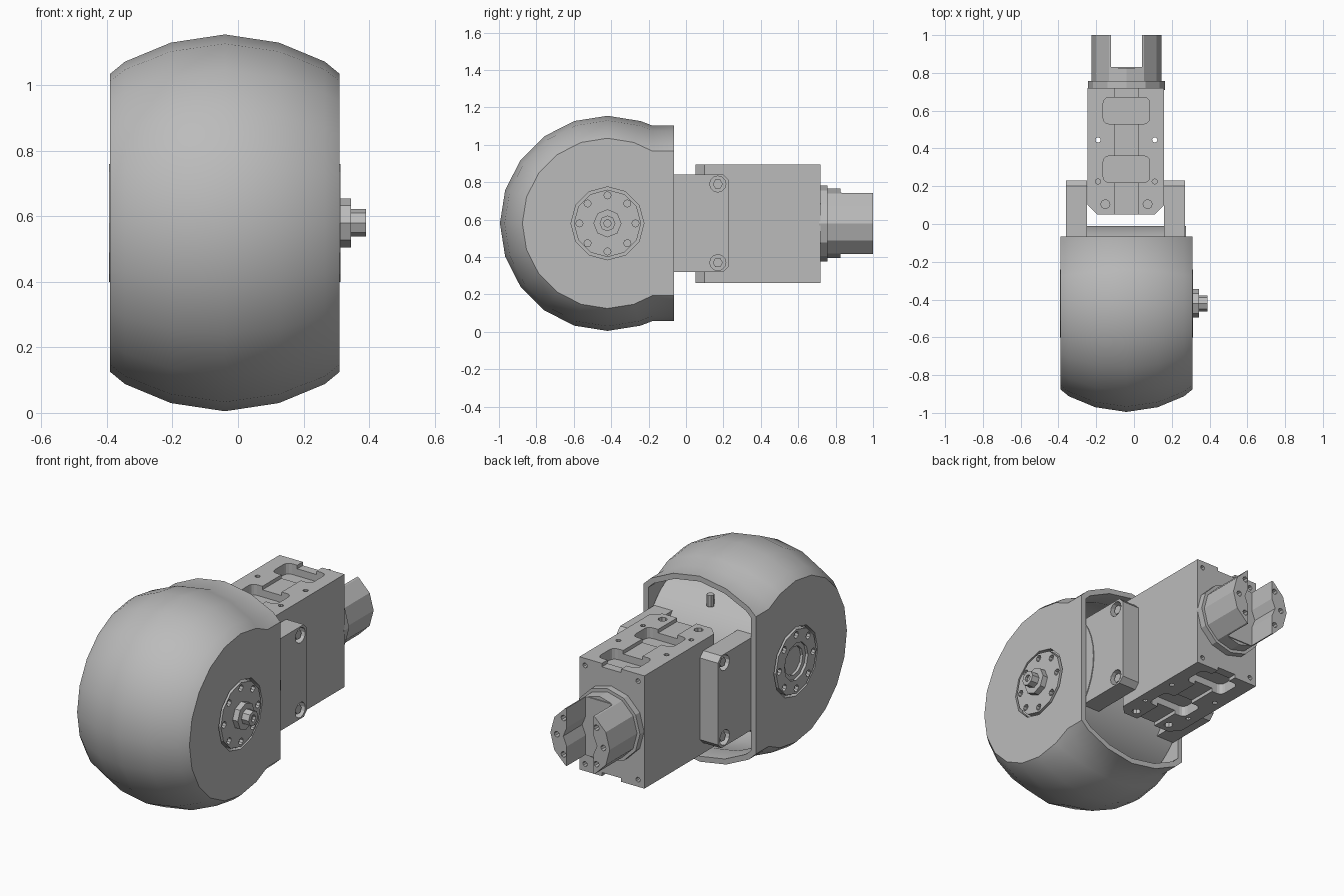
import bpy, bmesh, math
from mathutils import Vector, Matrix

if "Cube" in bpy.data.objects:
    bpy.data.objects.remove(bpy.data.objects["Cube"])

grey = bpy.data.materials.new("light grey")
grey.use_nodes = True
grey.diffuse_color = (0.5, 0.5, 0.5, 1)
grey.node_tree.nodes["Principled BSDF"].inputs["Base Color"].default_value = grey.diffuse_color

CX, HY, HZ = -0.04, -0.42, 0.58     # middle of the body, hub axis
TURN = {"x": Matrix.Rotation(math.pi / 2, 4, "Y"),
        "y": Matrix.Rotation(-math.pi / 2, 4, "X"),
        "z": Matrix.Identity(4)}


def finish(name, bm):
    mesh = bpy.data.meshes.new(name)
    bm.to_mesh(mesh)
    bm.free()
    ob = bpy.data.objects.new(name, mesh)
    bpy.context.scene.collection.objects.link(ob)
    mesh.materials.append(grey)
    return ob


def cyl(name, axis, a, b, u, v, r, sides=12):
    """Cylinder along axis from a to b; u, v are the other two coordinates in order."""
    bm = bmesh.new()
    bmesh.ops.create_cone(bm, cap_ends=True, segments=sides, radius1=r, radius2=r, depth=b - a)
    m = (a + b) / 2
    loc = {"x": (m, u, v), "y": (u, m, v), "z": (u, v, m)}[axis]
    bm.transform(Matrix.Translation(loc) @ TURN[axis])
    return finish(name, bm)


def prism(name, axis, a, b, points):
    """Extrude a flat outline along axis from a to b."""
    place = {"x": lambda p: (a, *p), "z": lambda p: (*p, a)}[axis]
    bm = bmesh.new()
    face = bm.faces.new([bm.verts.new(place(p)) for p in points])
    ext = bmesh.ops.extrude_face_region(bm, geom=[face])
    step = Vector((b - a, 0, 0) if axis == "x" else (0, 0, b - a))
    bmesh.ops.translate(bm, vec=step, verts=[e for e in ext["geom"] if isinstance(e, bmesh.types.BMVert)])
    bmesh.ops.recalc_face_normals(bm, faces=bm.faces)
    return finish(name, bm)


def block(name, x0, x1, y0, y1, z0, z1, round_z=0):
    bm = bmesh.new()
    bmesh.ops.create_cube(bm, size=1)
    bm.transform(Matrix.Translation(((x0 + x1) / 2, (y0 + y1) / 2, (z0 + z1) / 2))
                 @ Matrix.Diagonal((x1 - x0, y1 - y0, z1 - z0, 1)))
    if round_z:
        edges = [e for e in bm.edges if abs(e.verts[0].co.z - e.verts[1].co.z) > 1e-4]
        bmesh.ops.bevel(bm, geom=edges, offset=round_z, segments=3, affect="EDGES", profile=0.5)
    return finish(name, bm)


def apply_mods(ob):
    dg = bpy.context.evaluated_depsgraph_get()
    mesh = bpy.data.meshes.new_from_object(ob.evaluated_get(dg))
    ob.modifiers.clear()
    ob.data = mesh


def cut(ob, cutters):
    for c in cutters:
        mod = ob.modifiers.new("cut", "BOOLEAN")
        mod.operation, mod.solver, mod.object = "DIFFERENCE", "EXACT", c
    apply_mods(ob)
    for c in cutters:
        bpy.data.objects.remove(c)


def smooth(ob, angle=35):
    bpy.ops.object.select_all(action="DESELECT")
    ob.select_set(True)
    bpy.context.view_layer.objects.active = ob
    bpy.ops.object.shade_smooth_by_angle(angle=math.radians(angle))


# Rounded wheel cover: barrel profile swept about the hub, straight at the open back
def cover_row(x, r):
    h = math.sqrt(r * r - 0.24 ** 2)
    arc = [(HY + r * math.cos(t), HZ + r * math.sin(t))
           for t in (math.radians(a) for a in range(72, 289, 18))]
    path = [(-0.065, HZ + h), (-0.18, HZ + h), *arc, (-0.18, HZ - h), (-0.065, HZ - h)]
    return [(x, y, z) for y, z in path]


half = [(0.35, 0.455), (0.305, 0.492), (0.165, 0.55)]
rows = [(-d, r) for d, r in half] + [(0, 0.575)] + [(d, r) for d, r in reversed(half)]
bm = bmesh.new()
grid = [[bm.verts.new(p) for p in cover_row(CX + d, r)] for d, r in rows]
for a, b in zip(grid, grid[1:]):
    for i in range(len(a) - 1):
        bm.faces.new((a[i], a[i + 1], b[i + 1], b[i]))
bm.faces.new(grid[0])
wall = bm.faces.new(grid[-1])
bmesh.ops.recalc_face_normals(bm, faces=bm.faces)
bm.normal_update()
if wall.normal.x < 0:
    bmesh.ops.reverse_faces(bm, faces=bm.faces)
cover = finish("wheel_cover", bm)
solid = cover.modifiers.new("thickness", "SOLIDIFY")
solid.thickness, solid.offset, solid.use_even_offset = 0.03, -1, True
apply_mods(cover)
cut(cover, [cyl("cutter", "x", x - 0.06, x + 0.06, HY, HZ, 0.195) for x in (-0.39, 0.31)])
smooth(cover)

# Motor drum inside the cover
drum = cyl("motor_drum", "x", -0.355, 0.275, HY, HZ, 0.41, 40)
smooth(drum)
cyl("drum_screw", "z", 0.9, 0.965, CX, -0.16, 0.02, 8)

# Hub discs with a ring of eight bolt holes
for side, x, s in (("left", 0.313, 1), ("right", -0.393, -1)):
    ends = sorted((x, x - s * 0.05))
    disc = cyl(side + "_hub_disc", "x", *ends, HY, HZ, 0.18)
    holes = [cyl("cutter", "x", x - 0.02, x + 0.02, HY + 0.15 * math.cos(k * math.pi / 4),
                 HZ + 0.15 * math.sin(k * math.pi / 4), 0.019, 8) for k in range(8)]
    if side == "right":
        holes += [cyl("cutter", "x", x - 0.015, x + 0.015, HY, HZ, 0.105),
                  cyl("cutter", "x", x - 0.03, x + 0.03, HY, HZ, 0.08)]
    cut(disc, holes)

# Axle nut and stub on the left
cyl("axle_nut", "x", 0.3, 0.345, HY, HZ, 0.075, 8)
stub = cyl("axle_stub", "x", 0.34, 0.39, HY, HZ, 0.042, 8)
cut(stub, [cyl("cutter", "x", 0.375, 0.4, HY, HZ, 0.02, 8)])

# Side brackets with counterbored screws
outline = [(-0.15, 0.32), (0.2, 0.32), (0.23, 0.35), (0.23, 0.81), (0.2, 0.84), (-0.15, 0.84)]
for side, x, s in (("left", 0.27, 1), ("right", -0.36, -1)):
    ends = sorted((x, x - s * 0.112))
    bracket = prism(side + "_bracket", "x", *ends, outline)
    cut(bracket, [cyl("cutter", "x", x - 0.04, x + 0.04, 0.17, z, 0.043) for z in (0.37, 0.79)])
    for n, z in (("lower", 0.37), ("upper", 0.79)):
        screw = sorted((x - s * 0.045, x - s * 0.012))
        cyl(side + "_" + n + "_screw", "x", *screw, 0.17, z, 0.027, 6)

# Arm housing with chamfered front corners, channels, windows and screw holes
x0, x1, z0, z1 = -0.245, 0.16, 0.26, 0.895
housing = prism("arm_housing", "z", z0, z1, [(x0, 0.1), (x0 + 0.05, 0.05), (x1 - 0.05, 0.05),
                                             (x1, 0.1), (x1, 0.72), (x0, 0.72)])
cutters = []
for z in (z0, z1):
    cutters.append(block("cutter", CX - 0.06, CX + 0.06, 0, 0.8, z - 0.02, z + 0.02))
    for y in (0.29, 0.6):
        cutters.append(block("cutter", CX - 0.123, CX + 0.123, y - 0.07, y + 0.07, z - 0.06, z + 0.06, 0.03))
    for s in (-1, 1):
        cutters.append(cyl("cutter", "z", z - 0.03, z + 0.03, CX + s * 0.112, 0.105, 0.024, 8))
        cutters.append(cyl("cutter", "z", z - 0.03, z + 0.03, CX + s * 0.15, 0.225, 0.014, 8))
        cutters.append(cyl("cutter", "y", 0.69, 0.75, CX + s * 0.165, z + (0.04 if z == z0 else -0.04), 0.014, 8))
for s in (-1, 1):
    cutters.append(cyl("cutter", "z", 0.2, 1, CX + s * 0.15, 0.445, 0.014, 8))
cut(housing, cutters)

# Rear flange, collar and forked coupling
cyl("rear_flange", "y", 0.71, 0.757, CX, HZ, 0.203)
collar = cyl("coupling_collar", "y", 0.75, 0.825, CX, HZ, 0.185)
fork = cyl("coupling_fork", "y", 0.82, 1.0, CX, HZ, 0.185)
cutters = [block("cutter", CX - 0.083, CX + 0.083, 0.832, 1.1, 0.3, 0.9),
           cyl("cutter", "y", 0.832, 1.1, CX, HZ, 0.105, 8)]
cutters += [block("cutter", -0.4, 0.4, 0.826, 1.1, min(z), max(z))
            for z in ((HZ + 0.165, HZ + 0.3), (HZ - 0.3, HZ - 0.165))]
for a in (0, 45, -45, 180, 135, 225):
    t = math.radians(a)
    cutters.append(cyl("cutter", "y", 0.95, 1.05, CX + 0.145 * math.cos(t), HZ + 0.145 * math.sin(t), 0.016, 8))
cut(fork, cutters)
